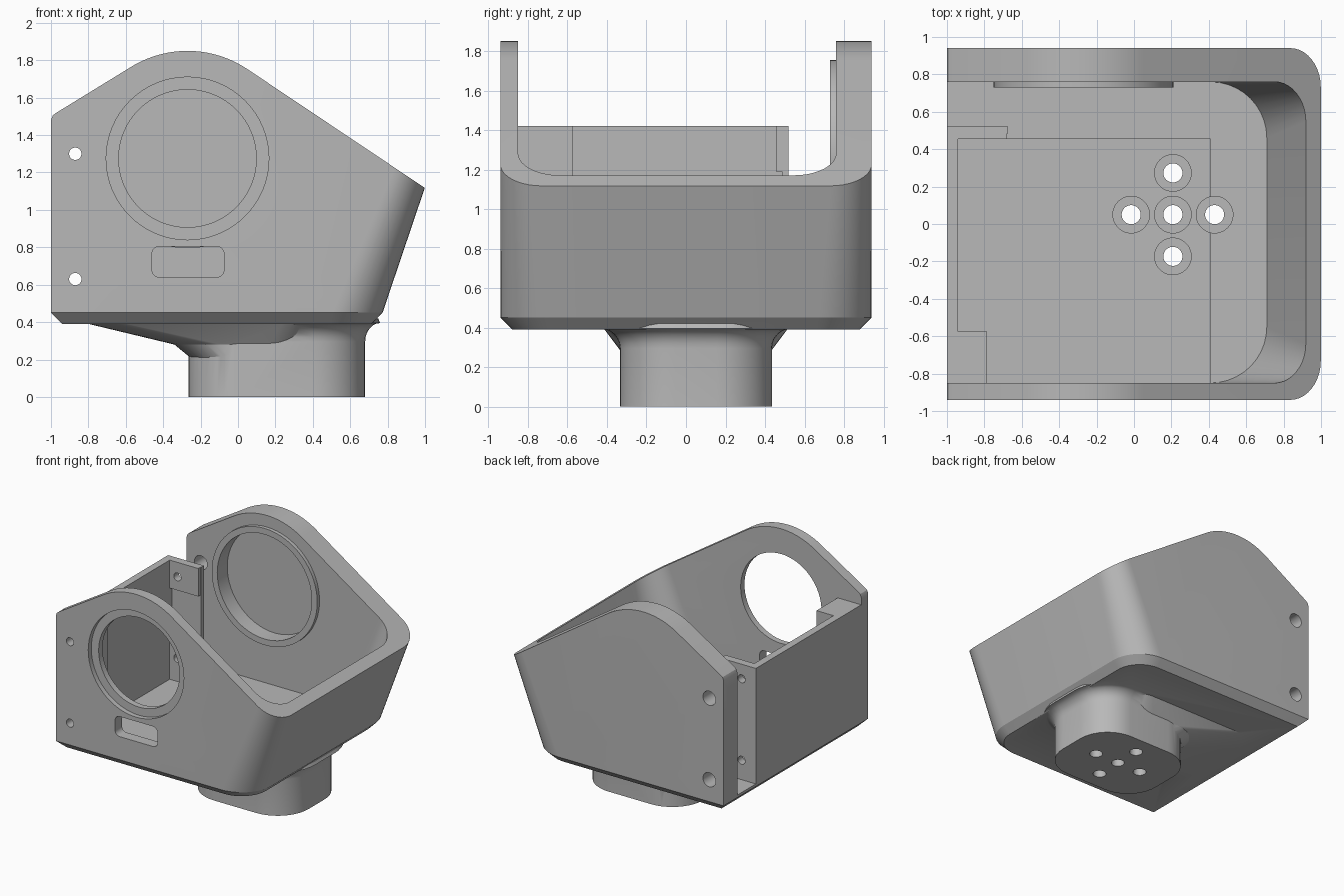
import bpy, bmesh, math
from mathutils import Matrix, Vector

cube = bpy.data.objects.get("Cube")
if cube:
    bpy.data.objects.remove(cube, do_unlink=True)

grey = bpy.data.materials.new("plain grey")
grey.use_nodes = True
grey.diffuse_color = (0.48, 0.48, 0.48, 1)
grey.node_tree.nodes["Principled BSDF"].inputs["Base Color"].default_value = grey.diffuse_color


def finish(name, bm):
    bmesh.ops.recalc_face_normals(bm, faces=bm.faces)
    mesh = bpy.data.meshes.new(name)
    bm.to_mesh(mesh)
    bm.free()
    obj = bpy.data.objects.new(name, mesh)
    bpy.context.collection.objects.link(obj)
    mesh.materials.append(grey)
    return obj


def loft(name, rings):
    bm = bmesh.new()
    loops = [[bm.verts.new(p) for p in ring] for ring in rings]
    n = len(loops[0])
    for a, b in zip(loops, loops[1:]):
        for i in range(n):
            j = (i + 1) % n
            bm.faces.new((a[i], a[j], b[j], b[i]))
    bm.faces.new(loops[0])
    bm.faces.new(loops[-1])
    return finish(name, bm)


def outline(z, x0, x1, y0, y1, r, left_r=0, steps=10):
    """Rectangle with rounded corners at height z."""
    pts = []
    for k, (x, y, sx, sy) in enumerate(((x1, y1, -1, -1), (x0, y1, 1, -1),
                                        (x0, y0, 1, 1), (x1, y0, -1, 1))):
        rad = left_r if sx > 0 else r
        if not rad:
            pts.append((x, y, z))
            continue
        for i in range(steps + 1):
            a = math.pi / 2 * (k + i / steps)
            pts.append((x + sx * rad + rad * math.cos(a), y + sy * rad + rad * math.sin(a), z))
    return pts


def prism_y(name, profile, y0, y1):
    return loft(name, [[(x, y, z) for x, z in profile] for y in (y0, y1)])


def box(name, x0, x1, y0, y1, z0, z1):
    return loft(name, [outline(z, x0, x1, y0, y1, 0) for z in (z0, z1)])


def cylinder(name, start, end, radius, sides=64):
    a, b = Vector(start), Vector(end)
    bm = bmesh.new()
    turn = (b - a).to_track_quat("Z", "Y").to_matrix().to_4x4()
    bmesh.ops.create_cone(bm, cap_ends=True, segments=sides, radius1=radius, radius2=radius,
                          depth=(b - a).length, matrix=Matrix.Translation((a + b) / 2) @ turn)
    return finish(name, bm)


def combine(target, other, operation):
    mod = target.modifiers.new(operation.lower(), "BOOLEAN")
    mod.object, mod.operation, mod.solver = other, operation, "EXACT"
    bpy.context.view_layer.objects.active = target
    bpy.ops.object.modifier_apply(modifier=mod.name)
    bpy.data.objects.remove(other, do_unlink=True)


def cut(other):
    combine(housing, other, "DIFFERENCE")


def add(other):
    combine(housing, other, "UNION")


# Outer shell: chamfered base, leaning end wall with round corners
housing = loft("housing", [
    outline(0.39, -0.94, 0.715, -0.88, 0.88, 0.22),
    outline(0.45, -1, 0.773, -0.94, 0.94, 0.27),
    outline(1.95, -1, 1.28, -0.94, 0.94, 0.13)])

# Side outline with round crown
cx, cz = -0.27, 1.275
crown = [(cx + 0.575 * math.cos(math.radians(a)), cz + 0.575 * math.sin(math.radians(a)))
         for a in range(56, 123, 3)]
profile = [(-1, 0.3), (1.276, 0.3), (1.276, 0.932)] + crown + [(-0.97, 1.52), (-0.99, 1.505), (-1, 1.48)]
combine(housing, prism_y("side_profile", profile, -1.1, 1.1), "INTERSECT")

# Cavity open at the top and the left end, with a shallow floor pocket
cut(loft("cavity", [
    outline(0.47, -1.2, 0.71, -0.85, 0.76, 0.3),
    outline(1.175, -1.2, 0.92, -0.85, 0.76, 0.21),
    outline(2.1, -1.2, 1.195, -0.85, 0.76, 0.1)]))
cut(box("floor_pocket", -0.94, 0.41, -0.85, 0.455, 0.44, 0.6))

# Left end wall, corner block and return plate with two screw pads
add(box("end_wall", -1, -0.94, -0.87, 0.52, 0.45, 1.42))
add(box("corner_block", -0.96, -0.785, -0.87, -0.575, 0.42, 1.42))
add(box("return_plate", -0.96, -0.675, 0.485, 0.52, 0.42, 1.42))
for z0, z1 in ((0.42, 0.74), (1.19, 1.42)):
    add(box("screw_pad", -0.96, -0.68, 0.455, 0.5, z0, z1))

# Neck with a flared top and a ramp running to the left
nx, ny = 0.208, 0.05
neck_rings = [outline(0, -0.265, 0.68, -0.335, 0.435, 0.28, 0.28)]
for i in range(7):
    a = math.pi / 2 * i / 6
    d = 0.1 * (1 - math.cos(a))
    neck_rings.append(outline(0.295 + 0.1 * math.sin(a), -0.265 - d, 0.68 + d * 0.8,
                              -0.335 - d, 0.435 + d, 0.28 + d * 0.8, 0.28 + d * 0.8))
neck_rings.append(outline(0.42, -0.36, 0.75, -0.43, 0.53, 0.35, 0.35))
add(loft("neck", neck_rings))
add(loft("neck_ramp", [
    outline(0.21, -0.255, 0.4, -0.325, 0.425, 0.25, 0.25),
    outline(0.28, -0.34, 0.42, -0.33, 0.43, 0.25, 0.25),
    outline(0.40, -0.84, 0.44, -0.42, 0.52, 0.2, 0.2)]))

# Counterbored mounting holes through the neck
for dx, dy in ((0, 0), (1, 0), (-1, 0), (0, 1), (0, -1)):
    x, y = nx + dx * 0.223, ny + dy * 0.223
    cut(cylinder("bolt_hole", (x, y, -0.1), (x, y, 0.8), 0.051, 32))
    cut(cylinder("counterbore", (x, y, 0.14), (x, y, 0.8), 0.098, 40))

# Front opening with a stepped rim; back bearing ring with a blind seat
cut(cylinder("front_opening", (cx, -1.1, cz), (cx, -0.7, cz), 0.368))
cut(cylinder("front_rim", (cx, -1.1, cz), (cx, -0.9, cz), 0.435))
add(cylinder("back_ring", (cx, 0.73, cz), (cx, 0.8, cz), 0.48))
cut(cylinder("back_seat", (cx, 0.6, cz), (cx, 0.86, cz), 0.43))

# Rounded slot below the front opening
slot = loft("slot", [outline(z, -0.46, -0.075, -0.805, -0.64, 0.04, 0.04, 6) for z in (-0.2, 0.2)])
slot.data.transform(Matrix.Translation((0, -0.9, 0)) @ Matrix.Rotation(-math.pi / 2, 4, "X"))
cut(slot)

# Screw holes near the left end, wider in the back wall
for z in (0.63, 1.3):
    cut(cylinder("screw_hole", (-0.87, -1.1, z), (-0.87, 0.7, z), 0.033, 32))
    cut(cylinder("access_hole", (-0.87, 0.65, z), (-0.87, 1.1, z), 0.058, 32))

bpy.ops.object.select_all(action="DESELECT")
housing.select_set(True)
bpy.context.view_layer.objects.active = housing
bpy.ops.object.shade_smooth_by_angle(angle=math.radians(25))
